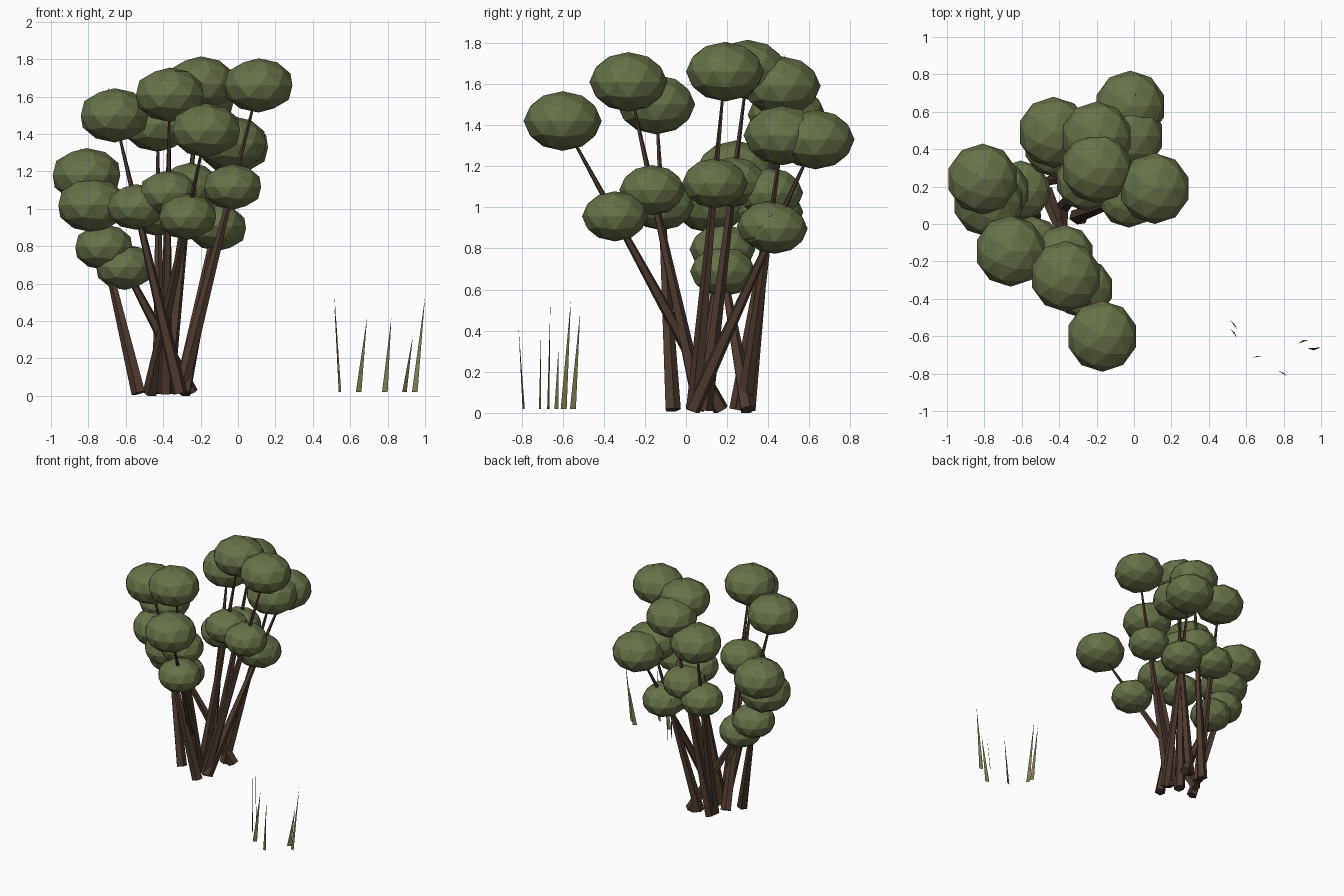
import bpy
import math
from mathutils import Vector

cube = bpy.data.objects.get("Cube")
if cube:
    bpy.data.objects.remove(cube, do_unlink=True)


def material(name, colour):
    mat = bpy.data.materials.new(name)
    mat.use_nodes = True
    mat.diffuse_color = (*colour, 1)
    mat.node_tree.nodes["Principled BSDF"].inputs["Base Color"].default_value = (*colour, 1)
    return mat


bark = material("brown bark", (0.075, 0.042, 0.028))
leaf = material("olive leaf", (0.135, 0.17, 0.065))
straw = material("dry grass", (0.22, 0.2, 0.085))


# Tapered stem running along its own tilted axis
def stem(name, base, tip, radius=0.04):
    axis = tip - base
    bpy.ops.mesh.primitive_cone_add(vertices=5, radius1=radius, radius2=0.001,
                                    depth=axis.length, location=(base + tip) / 2)
    obj = bpy.context.object
    obj.name = name
    obj.rotation_euler = axis.to_track_quat('Z', 'Y').to_euler()
    obj.data.materials.append(bark)


# Flattened faceted clump of leaves
def clump(name, centre, width, height):
    bpy.ops.mesh.primitive_ico_sphere_add(subdivisions=2, radius=1, location=centre)
    obj = bpy.context.object
    obj.name = name
    obj.scale = (width, width, height)
    obj.data.materials.append(leaf)


# Flat upright blade of grass
def blade(name, base, tip, angle, half=0.016):
    side = Vector((math.cos(angle), math.sin(angle), 0)) * half
    mesh = bpy.data.meshes.new(name)
    mesh.from_pydata([base - side, base + side, tip], [], [(0, 1, 2)])
    mesh.materials.append(straw)
    bpy.context.collection.objects.link(bpy.data.objects.new(name, mesh))


# Each stem: foot x, y, then upper clump x, y, z
stems = [
    (-0.47, 0.17, -0.17, -0.60, 1.42),
    (-0.39, 0.07, -0.365, -0.28, 1.61),
    (-0.31, -0.065, -0.66, -0.145, 1.50),
    (-0.31, 0.04, 0.11, 0.19, 1.66),
    (-0.38, 0.09, -0.20, 0.30, 1.67),
    (-0.42, 0.30, -0.20, 0.465, 1.59),
    (-0.42, 0.25, -0.43, 0.49, 1.45),
    (-0.29, 0.03, -0.02, 0.63, 1.33),
    (-0.31, 0.28, -0.03, 0.47, 1.35),
    (-0.53, 0.05, -0.81, 0.24, 1.18),
    (-0.25, 0.30, -0.78, 0.12, 1.02),
]
for i, (fx, fy, x, y, z) in enumerate(stems, 1):
    foot, top = Vector((fx, fy, 0.015)), Vector((x, y, z))
    stem(f"stem_{i}", foot, top + (top - foot).normalized() * 0.15)
    clump(f"upper_leaves_{i}", top, 0.19, 0.145)
    clump(f"lower_leaves_{i}", foot.lerp(top, 0.67), 0.16, 0.122)

# Each blade: base x, y, then tip x, y, z and edge angle in degrees
blades = [
    (0.545, -0.55, 0.515, -0.515, 0.49, -65),
    (0.545, -0.595, 0.515, -0.56, 0.55, -65),
    (0.645, -0.71, 0.69, -0.705, 0.42, 20),
    (0.785, -0.79, 0.82, -0.815, 0.42, -20),
    (0.89, -0.63, 0.935, -0.62, 0.32, 40),
    (0.945, -0.67, 1.0, -0.66, 0.53, -20),
]
for i, (bx, by, x, y, z, a) in enumerate(blades, 1):
    blade(f"grass_blade_{i}", Vector((bx, by, 0.02)), Vector((x, y, z)), math.radians(a))
